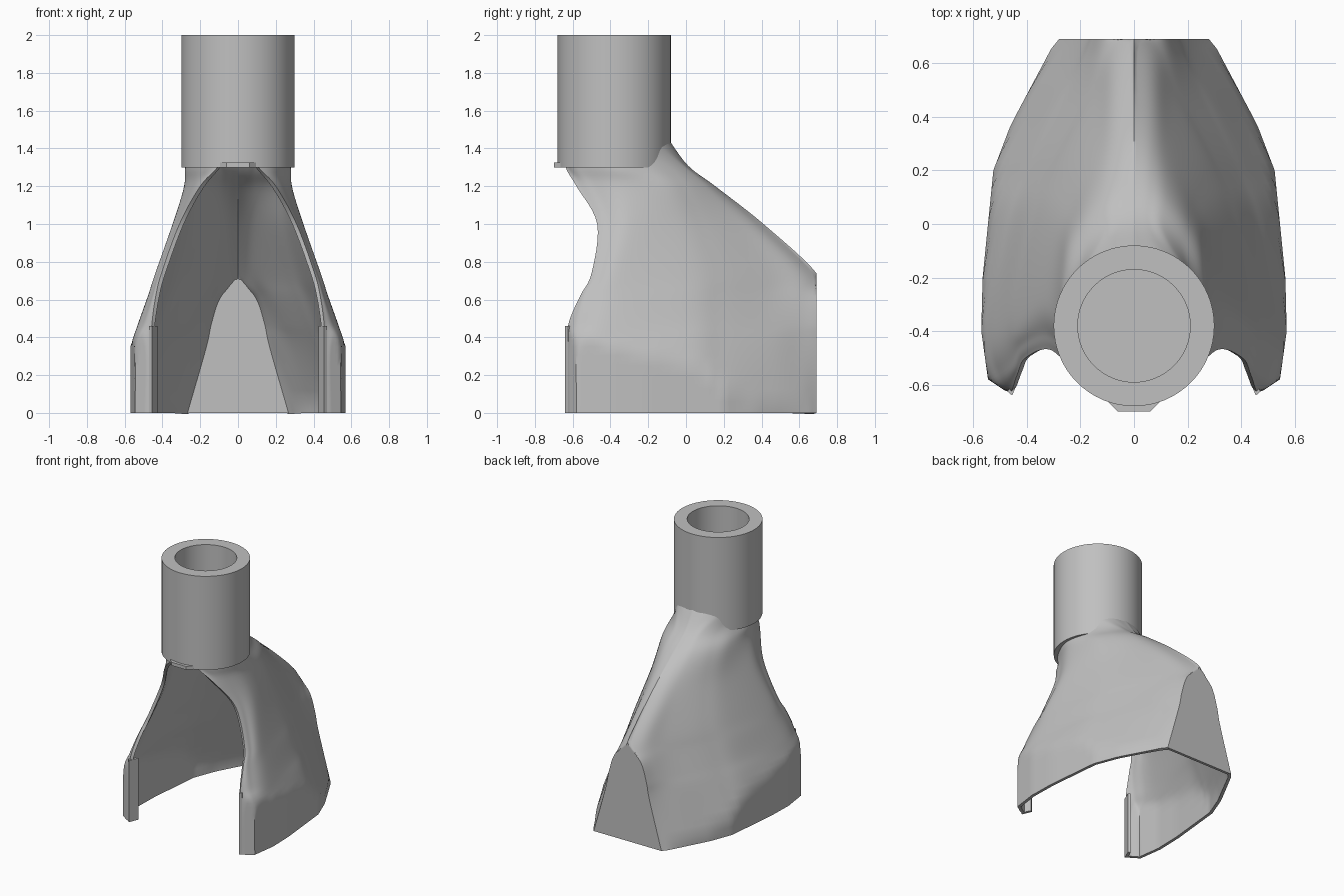
import bpy
import bmesh
import math
from mathutils import Vector

if "Cube" in bpy.data.objects:
    bpy.data.objects.remove(bpy.data.objects["Cube"], do_unlink=True)

grey = bpy.data.materials.new("plain grey")
grey.use_nodes = True
grey.diffuse_color = (0.53, 0.53, 0.53, 1)
grey.node_tree.nodes["Principled BSDF"].inputs["Base Color"].default_value = grey.diffuse_color

BACK = 0.69
TUBE_Y = -0.38


def make_object(name, verts, faces):
    mesh = bpy.data.meshes.new(name)
    mesh.from_pydata(verts, [], faces)
    mesh.materials.append(grey)
    obj = bpy.data.objects.new(name, mesh)
    bpy.context.collection.objects.link(obj)
    return obj


def make_prism(name, outline, offset):
    """Closed solid from an outline and a sideways offset."""
    count = len(outline)
    base = [Vector(p) for p in outline]
    faces = [tuple(reversed(range(count))), tuple(range(count, 2 * count))]
    faces += [(k, (k + 1) % count, (k + 1) % count + count, k + count) for k in range(count)]
    return make_object(name, base + [p + Vector(offset) for p in base], faces)


def smooth(obj, degrees):
    bpy.ops.object.select_all(action="DESELECT")
    bpy.context.view_layer.objects.active = obj
    obj.select_set(True)
    bpy.ops.object.shade_smooth_by_angle(angle=math.radians(degrees))


def spline(points, steps):
    """Smooth path through all points, with straight ends."""
    pts = [Vector(p) for p in points]
    pts = [2 * pts[0] - pts[1]] + pts + [2 * pts[-1] - pts[-2]]
    path = []
    for a, b, c, d in zip(pts, pts[1:], pts[2:], pts[3:]):
        for k in range(steps):
            t = k / steps
            path.append(0.5 * (2 * b + (c - a) * t + (2 * a - 5 * b + 4 * c - d) * t ** 2
                               + (3 * b - a - 3 * c + d) * t ** 3))
    return path + [pts[-2]]


# Plan outline of the base: (y, half width)
outline = [(-.64, .455), (-.58, .545), (-.4, .57), (-.2, .565), (0, .545),
           (.2, .525), (.37, .46), (BACK, .29)]


def half_width(y):
    for (y0, x0), (y1, x1) in zip(outline, outline[1:]):
        if y <= y1:
            return x0 + (x1 - x0) * max(0, (y - y0) / (y1 - y0))
    return outline[-1][1]


# Level contours of the hood on the left side, front edge to back ridge
levels = {
    0: [(.46, -.63), (.545, -.58), (.7, -.4), (.64, 0), (.58, .2), (.44, .45), (.35, .6), (.28, BACK)],
    .35: [(.46, -.63), (.54, -.58), (.57, -.4), (.51, 0), (.435, .2), (.315, .45), (.23, .6), (.182, BACK)],
    .48: [(.455, -.62), (.5, -.56), (.525, -.4), (.455, 0), (.38, .2), (.26, .45), (.19, .6), (.155, BACK)],
    .62: [(.435, -.56), (.455, -.52), (.475, -.37), (.405, 0), (.325, .2), (.2, .45), (.14, .6), (.107, BACK)],
    .74: [(.405, -.5), (.42, -.46), (.435, -.35), (.36, 0), (.28, .2), (.15, .45), (.08, .6), (0, BACK)],
    1: [(.31, -.47), (.325, -.42), (.345, -.3), (.285, -.05), (.22, .1), (.13, .26), (.07, .35), (0, .41)],
    1.2: [(.2, -.58), (.24, -.5), (.285, -.35), (.26, -.13), (.2, 0), (.12, .1), (.06, .14), (0, .155)],
    1.31: [(.1, -.64), (.19, -.58), (.275, -.4), (.245, -.23), (.18, -.1), (.11, -.02), (.055, 0), (0, .01)],
}
rows = [[(x, y, z) for x, y in row] for z, row in levels.items()]
# The hood ends in a ring hidden inside the pipe wall
turns = [math.pi * k / 7 for k in range(8)]
rows.append([(0.27 * math.sin(a), TUBE_Y - 0.28 * math.cos(a), 1.46) for a in turns])

contours = [spline(row, 8) for row in rows]
columns = [spline(column, 6) for column in zip(*contours)]
for column in columns:
    for p in column:
        p.y = min(p.y, BACK)
        p.x = min(max(p.x, 0), half_width(p.y))

# Hood shell, mirrored and thickened inwards
n = len(columns[0])
verts = [p for column in columns for p in column]
faces = [(j * n + i, (j + 1) * n + i, (j + 1) * n + i + 1, j * n + i + 1)
         for j in range(len(columns) - 1) for i in range(n - 1)]
hood = make_object("hood_shell", verts, faces)
mirror = hood.modifiers.new("mirror", "MIRROR")
mirror.merge_threshold = 0.0005
wall = hood.modifiers.new("wall", "SOLIDIFY")
wall.thickness = 0.022
wall.offset = -1
smooth(hood, 35)
crisp = hood.modifiers.new("crisp_rims", "EDGE_SPLIT")
crisp.split_angle = math.radians(35)

# Upright returns at the front ends of the side walls
plan = [(.472, -.625), (.455, -.64), (.425, -.57), (.44, -.56)]
for side, label in ((1, "left"), (-1, "right")):
    corners = [(side * x, y, 0) for x, y in plan]
    make_prism(label + "_front_return", corners[::-side], (0, 0, 0.46))

# Arched panel closing the back
arch = [p for p in columns[-1] if p.z < 0.745]
rim = [(p.x, BACK, p.z) for p in arch] + [(-p.x, BACK, p.z) for p in reversed(arch[:-1])]
make_prism("rear_panel", rim, (0, -0.02, 0))

# Small lip at the front foot of the pipe
make_prism("front_lip", [(-.1, -.66, 1.3), (-.06, -.7, 1.3), (.06, -.7, 1.3), (.1, -.66, 1.3)],
           (0, 0, 0.025))

# Round pipe socket with a blind bore
bm = bmesh.new()
profile = [bm.verts.new((r, TUBE_Y, z)) for r, z in
           [(0, 1.3), (.3, 1.3), (.3, 2), (.21, 2), (.21, 1.33), (0, 1.33)]]
edges = [bm.edges.new(pair) for pair in zip(profile, profile[1:])]
bmesh.ops.spin(bm, geom=profile + edges, cent=(0, TUBE_Y, 0), axis=(0, 0, 1),
               angle=math.tau, steps=64, use_merge=True)
bmesh.ops.remove_doubles(bm, verts=bm.verts, dist=0.0005)
bmesh.ops.recalc_face_normals(bm, faces=bm.faces)
socket = make_object("pipe_socket", [], [])
bm.to_mesh(socket.data)
bm.free()
smooth(socket, 35)
